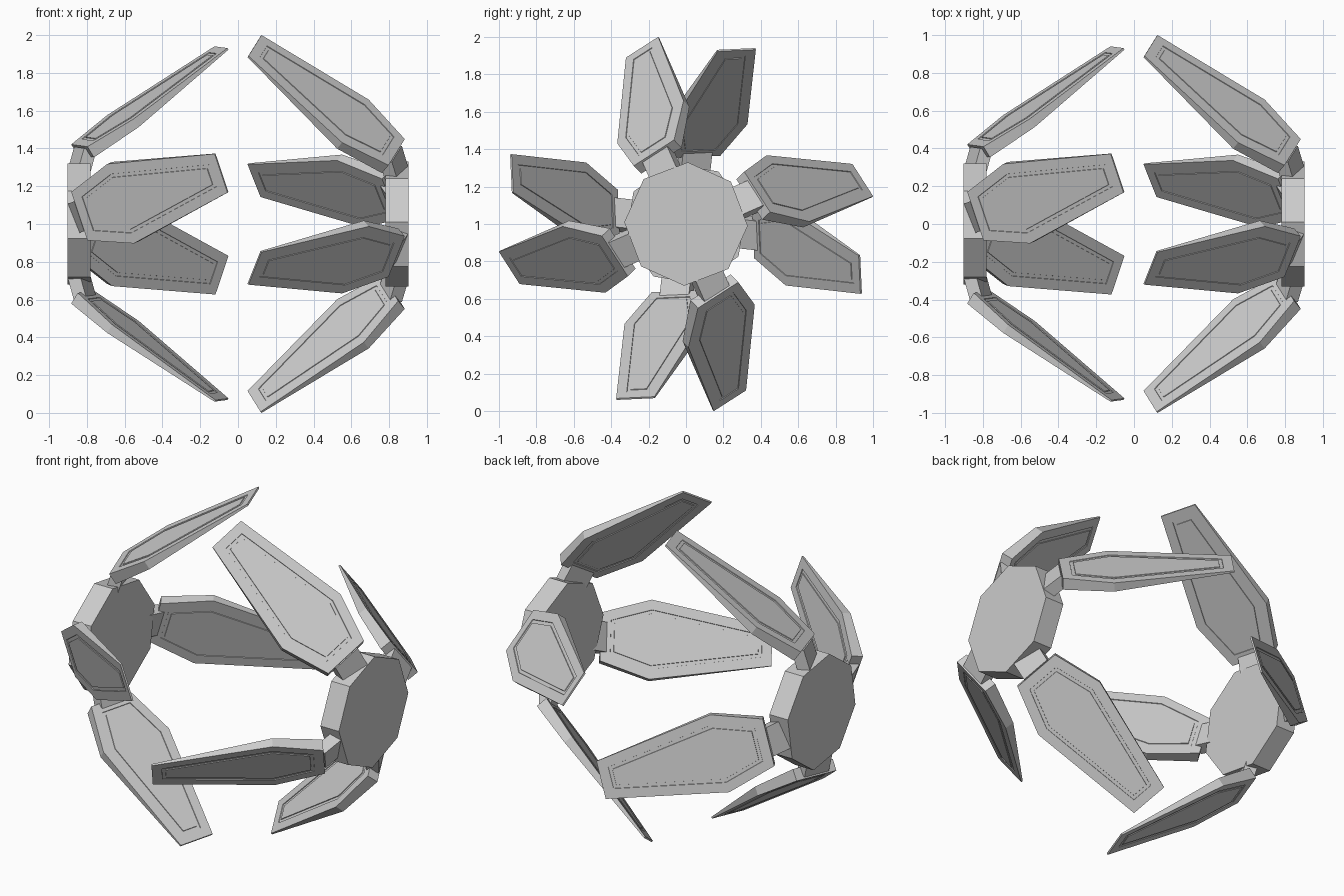
import bpy, bmesh, math
from mathutils import Matrix, Vector

if "Cube" in bpy.data.objects:
    bpy.data.objects.remove(bpy.data.objects["Cube"])

# Blade frame: long axis (tip to base), width axis, outward normal
LONG = Vector((.797, .067, -.600)).normalized()
WIDE = Vector((.31, .80, .52))
WIDE = (WIDE - LONG * WIDE.dot(LONG)).normalized()
NORM = LONG.cross(WIDE)
TIP = Vector((.09, -.235, .945))
STATIONS = [(0, .108, .01), (.667, .222, .052), (.941, .135, .068)]  # along, half width, thickness


def prism(bm, bottom, top):
    a = [bm.verts.new(p) for p in bottom]
    b = [bm.verts.new(p) for p in top]
    n = len(a)
    caps = [bm.faces.new(a), bm.faces.new(b)]
    for i in range(n):
        bm.faces.new((a[i], a[(i + 1) % n], b[(i + 1) % n], b[i]))
    bmesh.ops.recalc_face_normals(bm, faces=bm.faces)
    return caps


def blade():
    bm = bmesh.new()
    outline = [(t, w, d) for t, w, d in STATIONS] + [(t, -w, d) for t, w, d in reversed(STATIONS)]
    outer = [TIP + LONG * t + WIDE * w for t, w, d in outline]
    inner = [p - NORM * o[2] for p, o in zip(outer, outline)]
    caps = prism(bm, outer, inner)
    # shallow groove framing the panel on both faces
    for thick, depth in ((.055, 0), (.001, -.004), (.018, 0), (.001, .004)):
        bmesh.ops.inset_individual(bm, faces=caps, thickness=thick, depth=depth,
                                   use_even_offset=True)
    return bm


def stem():
    bm = bmesh.new()
    c0 = TIP + LONG * .925 - NORM * .035
    c1 = Vector((.845, -.10, .25))
    side = (c1 - c0).cross(WIDE).normalized()
    ring = [(1, 1), (1, -1), (-1, -1), (-1, 1)]
    prism(bm, *[[c + WIDE * .083 * i + side * .035 * j for i, j in ring] for c in (c0, c1)])
    return bm


def hub():
    bm = bmesh.new()
    angles = [math.radians(45 * k - 1.7) for k in range(8)]
    prism(bm, *[[Vector((x, .33 * math.cos(a), .33 * math.sin(a))) for a in angles]
                for x in (.78, .903)])
    return bm


def place(name, make, matrix):
    bm = make()
    bm.transform(matrix)
    bmesh.ops.recalc_face_normals(bm, faces=bm.faces)
    mesh = bpy.data.meshes.new(name)
    bm.to_mesh(mesh)
    bm.free()
    bpy.context.collection.objects.link(bpy.data.objects.new(name, mesh))


# Right rotor, and left rotor mirrored and spun 30 degrees
lift = Matrix.Translation((0, 0, 1))
spun = Matrix.Rotation(math.radians(-30), 4, 'X') @ Matrix.Scale(-1, 4, (1, 0, 0))
for side, base in (("right", Matrix.Identity(4)), ("left", spun)):
    place(side + "_hub", hub, lift @ base)
    for k in range(4):
        turn = lift @ Matrix.Rotation(math.pi / 2 * k, 4, 'X') @ base
        place(f"{side}_blade_{k + 1}", blade, turn)
        place(f"{side}_stem_{k + 1}", stem, turn)
